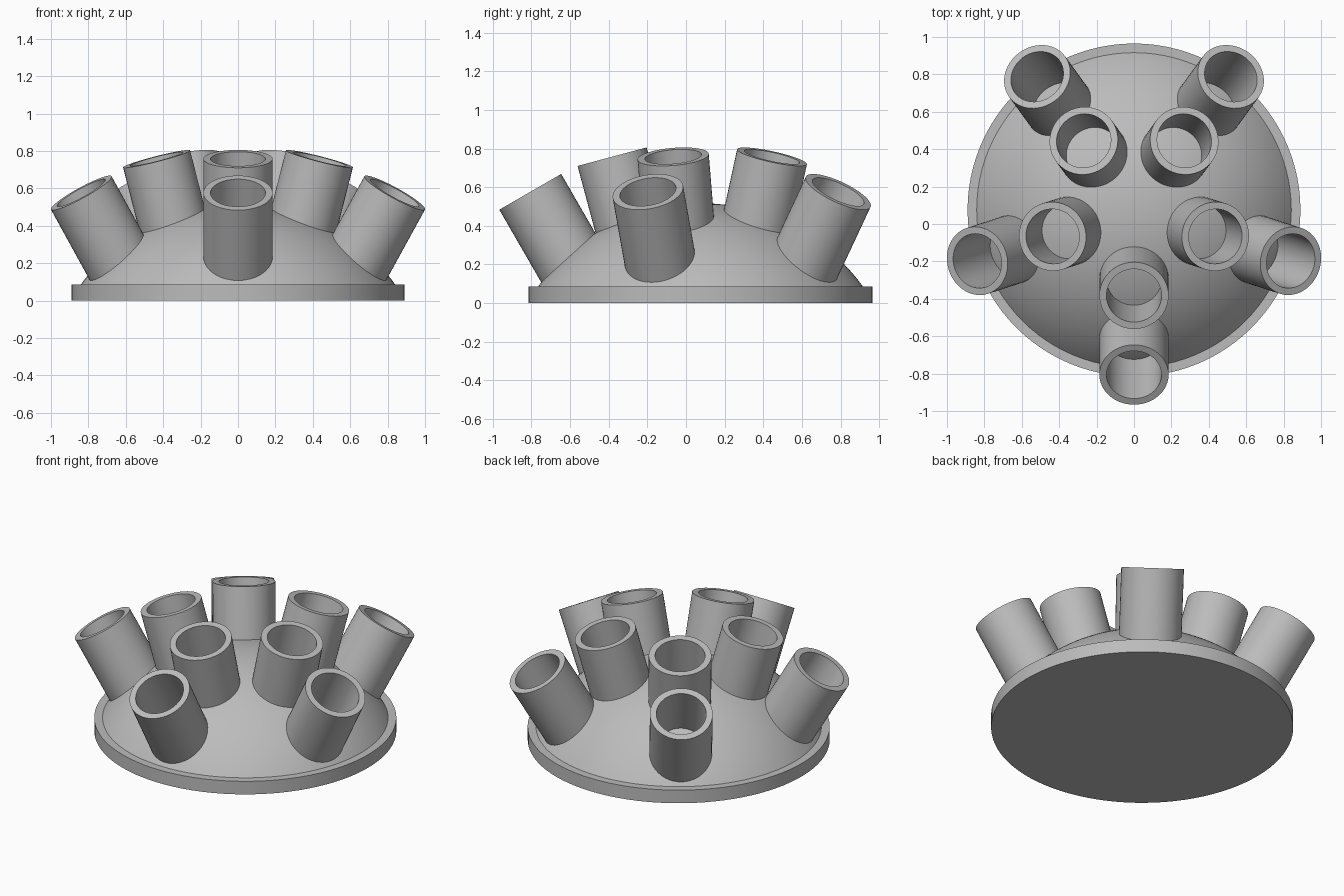
import bpy
import math
from mathutils import Vector, Matrix

cube = bpy.data.objects.get("Cube")
if cube:
    bpy.data.objects.remove(cube, do_unlink=True)

CENTRE_Y = 0.075      # the disc sits a little behind the origin
FOCUS_Z = -0.95       # all tube axes meet here, below the disc

grey = bpy.data.materials.new("plain_grey")
grey.use_nodes = True
colour = (0.5, 0.5, 0.5, 1)
grey.diffuse_color = colour
grey.node_tree.nodes["Principled BSDF"].inputs["Base Color"].default_value = colour


def lathe(name, profile, segments, closed=False):
    """Spin an (r, z) profile around z; r = 0 points become poles."""
    verts, rings, faces = [], [], []
    for r, z in profile:
        count = segments if r > 0 else 1
        rings.append([len(verts) + i for i in range(count)])
        for i in range(count):
            a = math.tau * i / segments
            verts.append((r * math.cos(a), r * math.sin(a), z))
    pairs = list(zip(rings, rings[1:]))
    if closed:
        pairs.append((rings[-1], rings[0]))
    for low, high in pairs:
        for i in range(segments):
            j = (i + 1) % segments
            face = [low[i % len(low)], low[j % len(low)],
                    high[j % len(high)], high[i % len(high)]]
            faces.append(list(dict.fromkeys(face)))
    mesh = bpy.data.meshes.new(name)
    mesh.from_pydata(verts, [], faces)
    mesh.materials.append(grey)
    obj = bpy.data.objects.new(name, mesh)
    bpy.context.collection.objects.link(obj)
    bpy.ops.object.select_all(action="DESELECT")
    obj.select_set(True)
    bpy.context.view_layer.objects.active = obj
    bpy.ops.object.shade_smooth_by_angle(angle=math.radians(30))
    return obj


# Flat round base
base = lathe("base_disc", [(0, 0), (0.89, 0), (0.89, 0.085), (0, 0.085)], 96)
base.location.y = CENTRE_Y

# Shallow spherical dome
dome_radius, dome_top, rim_z = 1.035, 0.517, 0.08
sweep = math.acos(1 - (dome_top - rim_z) / dome_radius)
arc = [sweep * (1 - i / 24) for i in range(25)]
dome = lathe("dome", [(dome_radius * math.sin(a),
                       dome_top - dome_radius * (1 - math.cos(a))) for a in arc], 96)
dome.location.y = CENTRE_Y

# Two rings of five open tubes, fanning outwards
outer, inner, length = 0.185, 0.147, 0.46
wall = [(outer, -length), (outer, 0), (inner, 0), (inner, -length)]
for ring, tilt, reach in (("inner", 15, 1.768), ("outer", 30, 1.762)):
    for n in range(5):
        tube = lathe(f"{ring}_tube_{n + 1}", wall, 48, closed=True)
        turn = (Matrix.Rotation(math.radians(72 * n - 90), 4, "Z")
                @ Matrix.Rotation(math.radians(tilt), 4, "Y"))
        focus = Matrix.Translation(Vector((0, CENTRE_Y, FOCUS_Z)))
        tube.matrix_world = focus @ turn @ Matrix.Translation(Vector((0, 0, reach)))
